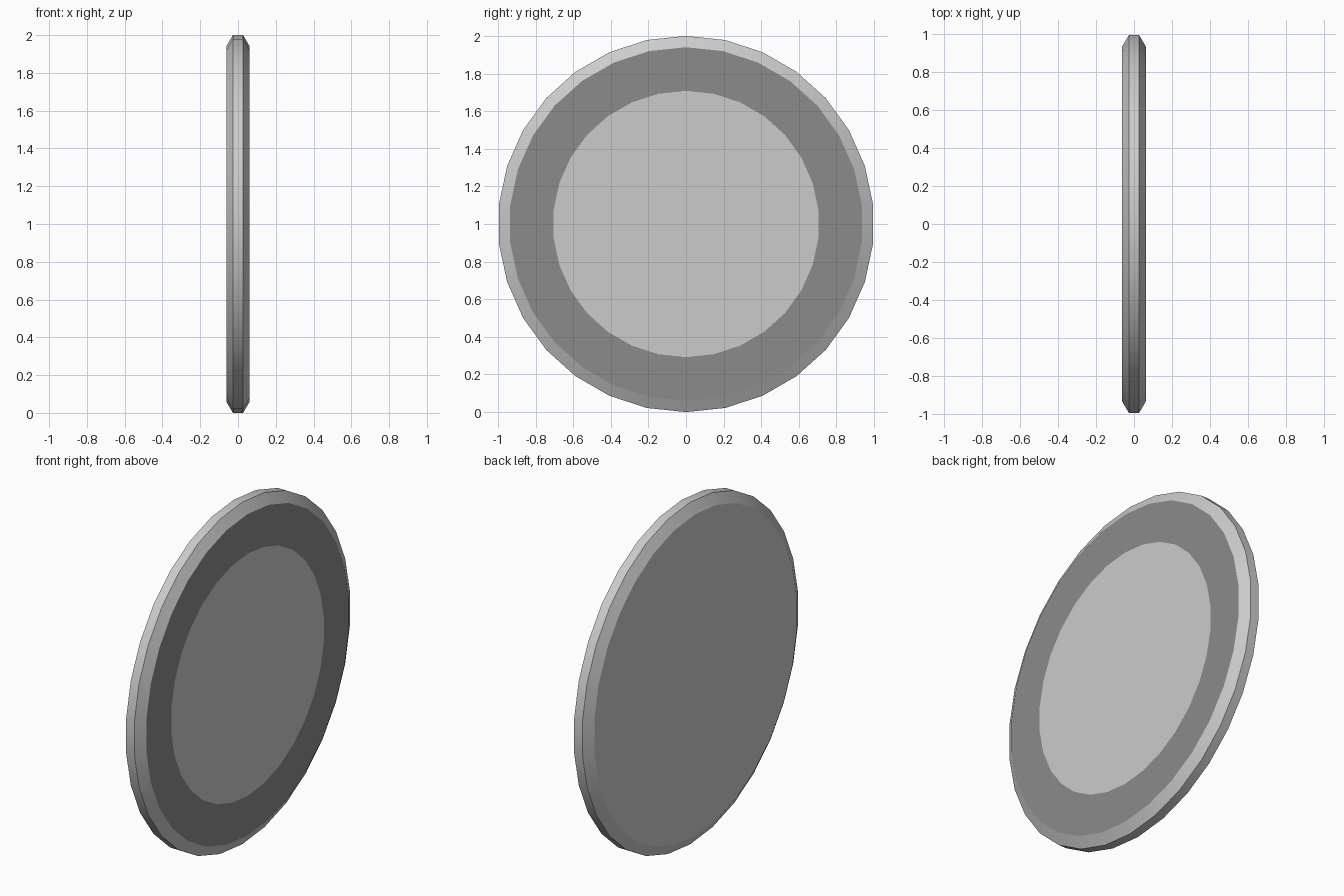
import bpy, bmesh
from math import sin, cos, tau

if "Cube" in bpy.data.objects:
    bpy.data.objects.remove(bpy.data.objects["Cube"])

SIDES = 30
# (x, radius) from back face, around the bevelled rim, to the front face
PROFILE = [(-0.062, 0.94), (-0.027, 1.0), (0.027, 1.0), (0.062, 0.94), (0.062, 0.708)]


def material(name, value):
    m = bpy.data.materials.new(name)
    m.diffuse_color = (value, value, value, 1)
    m.use_nodes = True
    m.node_tree.nodes["Principled BSDF"].inputs["Base Color"].default_value = m.diffuse_color
    return m


bm = bmesh.new()
rings = [[bm.verts.new((x, r * sin(i * tau / SIDES), 1 + r * cos(i * tau / SIDES)))
          for i in range(SIDES)] for x, r in PROFILE]

# Rim, bevels and the dark border on the +x face
for k in range(len(rings) - 1):
    a, b = rings[k], rings[k + 1]
    for i in range(SIDES):
        j = (i + 1) % SIDES
        f = bm.faces.new((a[i], a[j], b[j], b[i]))
        f.material_index = 1 if k == 3 else 0

# Back cap and central panel
bm.faces.new(rings[0])
bm.faces.new(rings[-1])
bmesh.ops.recalc_face_normals(bm, faces=bm.faces)

mesh = bpy.data.meshes.new("round_disc")
bm.to_mesh(mesh)
bm.free()
mesh.materials.append(material("grey", 0.8))
mesh.materials.append(material("dark_grey", 0.26))
disc = bpy.data.objects.new("round_disc", mesh)
bpy.context.collection.objects.link(disc)

# Smooth around the rim, crisp at the bevel edges
bpy.context.view_layer.objects.active = disc
disc.select_set(True)
bpy.ops.object.shade_smooth_by_angle(angle=0.52)
